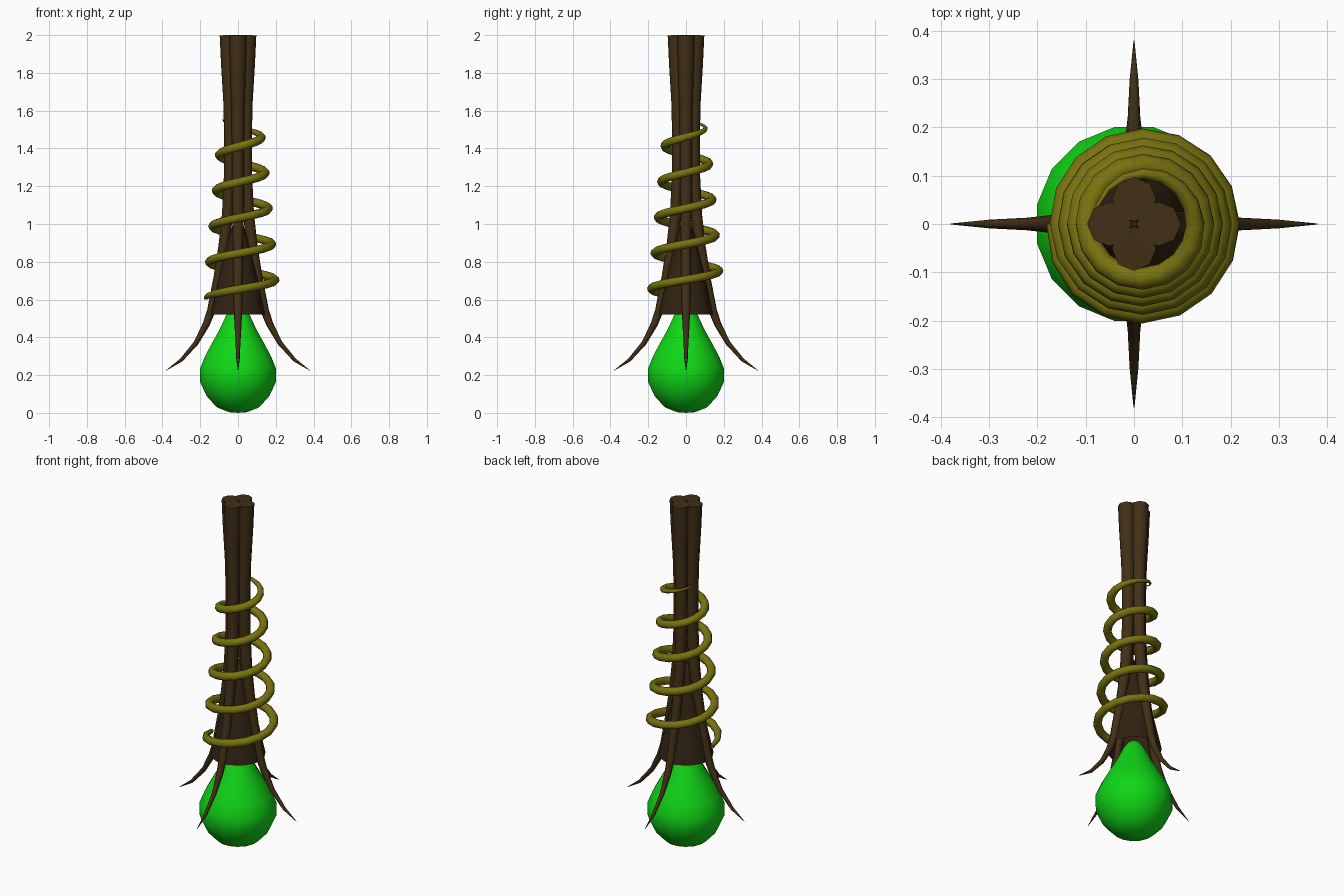
import bpy, bmesh, math
from math import cos, sin, pi

if "Cube" in bpy.data.objects:
    bpy.data.objects.remove(bpy.data.objects["Cube"])


def material(name, rgb):
    m = bpy.data.materials.new(name)
    m.diffuse_color = (*rgb, 1)
    m.use_nodes = True
    m.node_tree.nodes["Principled BSDF"].inputs["Base Color"].default_value = m.diffuse_color
    return m


BROWN = material("bark", (0.055, 0.029, 0.008))
DARK = material("dark_bark", (0.03, 0.016, 0.006))
GREEN = material("glow_green", (0.005, 0.68, 0.008))
OLIVE = material("vine_olive", (0.19, 0.17, 0.005))


def finish(obj, mat, angle=60):
    obj.data.materials.append(mat)
    bpy.ops.object.select_all(action='DESELECT')
    obj.select_set(True)
    bpy.context.view_layer.objects.active = obj
    if obj.type == 'CURVE':
        bpy.ops.object.convert(target='MESH')
    bpy.ops.object.shade_smooth_by_angle(angle=math.radians(angle))


def lathe(name, profile, sides, mat):
    """Revolve (radius, z) points around the z axis."""
    bm = bmesh.new()
    rings = []
    for r, z in profile:
        if r == 0:
            rings.append([bm.verts.new((0, 0, z))] * sides)
        else:
            rings.append([bm.verts.new((r * cos(2 * pi * (i + .5) / sides),
                                        r * sin(2 * pi * (i + .5) / sides), z))
                          for i in range(sides)])
    for a, b in zip(rings, rings[1:]):
        for i in range(sides):
            j = (i + 1) % sides
            bm.faces.new(dict.fromkeys((a[i], a[j], b[j], b[i])))
    me = bpy.data.meshes.new(name)
    bm.to_mesh(me)
    bm.free()
    obj = bpy.data.objects.new(name, me)
    bpy.context.collection.objects.link(obj)
    finish(obj, mat)


def tube(name, points, mat, resolution=2):
    """Tapered tube through (x, y, z, radius) points."""
    cu = bpy.data.curves.new(name, 'CURVE')
    cu.dimensions = '3D'
    cu.bevel_depth = 1
    cu.bevel_resolution = resolution
    cu.use_fill_caps = True
    sp = cu.splines.new('POLY')
    sp.points.add(len(points) - 1)
    for p, (x, y, z, r) in zip(sp.points, points):
        p.co = (x, y, z, 1)
        p.radius = r
    obj = bpy.data.objects.new(name, cu)
    bpy.context.collection.objects.link(obj)
    finish(obj, mat)


# Hanging teardrop bulb
lathe("bulb", [(0, 0), (0.05, 0.004), (0.115, 0.03), (0.17, 0.09), (0.205, 0.165),
               (0.205, 0.235), (0.178, 0.30), (0.14, 0.37), (0.10, 0.44),
               (0.065, 0.515), (0.035, 0.56), (0, 0.58)], 16, GREEN)

# Open hood between the stems
lathe("hood", [(0.148, 0.52), (0.113, 0.68), (0.072, 0.85), (0.035, 0.98), (0, 1.08)],
      12, DARK)

# Four stems that flare into pointed roots: (distance, z, radius)
STEM = [(0.051, 2.0, 0.046), (0.047, 1.85, 0.043), (0.042, 1.65, 0.036),
        (0.040, 1.45, 0.033), (0.043, 1.25, 0.032), (0.055, 1.05, 0.030),
        (0.077, 0.88, 0.027), (0.104, 0.72, 0.025), (0.142, 0.54, 0.022),
        (0.168, 0.47, 0.019), (0.222, 0.37, 0.013), (0.30, 0.28, 0.009),
        (0.38, 0.225, 0.001)]
for k, side in enumerate(("right", "back", "left", "front")):
    c, s = round(cos(k * pi / 2)), round(sin(k * pi / 2))
    tube(side + "_stem", [(d * c, d * s, z, r) for d, z, r in STEM], BROWN)

# Vine coil, five turns narrowing upwards with a tapered top end
TURNS, STEPS = 5, 16
coil = []
for i in range(TURNS * STEPS + 1):
    t = i / (TURNS * STEPS)
    a = pi + 2 * pi * TURNS * t
    R = 0.188 - 0.088 * t
    thick = 0.023 * min(1, 0.05 + (1 - t) * TURNS / 0.6, 0.5 + t * TURNS / 0.3)
    coil.append((0.018 + R * cos(a), R * sin(a), 0.61 + 0.945 * t, thick))
tube("vine_coil", coil, OLIVE)
